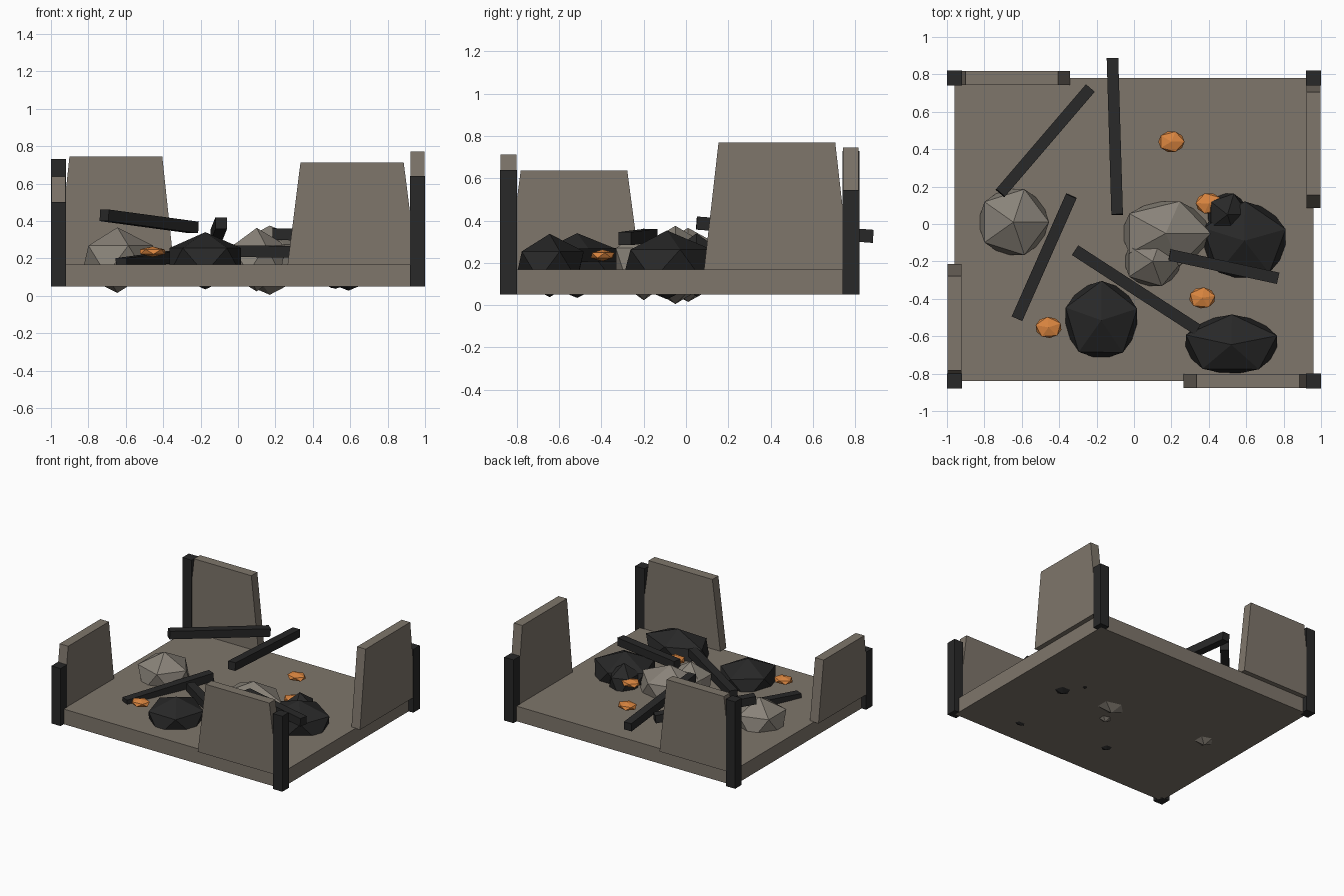
import bpy, bmesh
from math import cos, sin
from mathutils import Vector, Matrix

cube = bpy.data.objects.get("Cube")
if cube:
    bpy.data.objects.remove(cube, do_unlink=True)


def material(name, r, g, b):
    m = bpy.data.materials.new(name)
    m.use_nodes = True
    m.diffuse_color = (r, g, b, 1)
    bsdf = m.node_tree.nodes["Principled BSDF"]
    bsdf.inputs["Base Color"].default_value = (r, g, b, 1)
    bsdf.inputs["Roughness"].default_value = 0.9
    return m


PLASTER = material("dusty_plaster", 0.21, 0.18, 0.147)
STONE = material("pale_rubble", 0.25, 0.225, 0.19)
CHAR = material("charred_black", 0.021, 0.021, 0.021)
EMBER = material("ember_orange", 0.7, 0.235, 0.05)


def finish(name, bm, mat):
    bmesh.ops.recalc_face_normals(bm, faces=bm.faces)
    me = bpy.data.meshes.new(name)
    bm.to_mesh(me)
    bm.free()
    me.materials.append(mat)
    ob = bpy.data.objects.new(name, me)
    bpy.context.collection.objects.link(ob)
    return ob


def box(name, lo, hi, mat):
    lo, hi = Vector(lo), Vector(hi)
    bm = bmesh.new()
    bmesh.ops.create_cube(bm, size=1, matrix=Matrix.Translation((lo + hi) / 2)
                          @ Matrix.Diagonal((*(hi - lo), 1)))
    return finish(name, bm, mat)


def wall(name, along, mid, offset, half, top):
    """Broken wall piece: a slab whose top edge is narrower than its base."""
    bm = bmesh.new()
    bmesh.ops.create_cube(bm, size=2)
    for v in bm.verts:
        u = mid + v.co.x * (half if v.co.z < 0 else half * 0.8)
        w = offset + v.co.y * 0.037
        z = 0.165 if v.co.z < 0 else top
        v.co = (u, w, z) if along == "x" else (w, u, z)
    return finish(name, bm, PLASTER)


def beam(name, a, b, width=0.062):
    a, b = Vector(a), Vector(b)
    d = b - a
    bm = bmesh.new()
    bmesh.ops.create_cube(bm, size=1, matrix=Matrix.Translation((a + b) / 2)
                          @ d.to_track_quat("Y", "Z").to_matrix().to_4x4()
                          @ Matrix.Diagonal((width, d.length, width, 1)))
    return finish(name, bm, CHAR)


def chunk(name, centre, half, mat, turn=0.0):
    """Faceted lump; half gives its outline half-widths and half-height."""
    bm = bmesh.new()
    bmesh.ops.create_icosphere(bm, subdivisions=1, radius=1)
    for v in bm.verts:
        x, y, z = v.co
        x, y = x * cos(turn) - y * sin(turn), x * sin(turn) + y * cos(turn)
        v.co = Vector(centre) + Vector((x * half[0] / 0.89, y * half[1] / 0.87, z * half[2]))
    return finish(name, bm, mat)


# Floor slab
box("floor_slab", (-0.96, -0.84, 0.05), (0.96, 0.78, 0.168), PLASTER)

# Charred corner posts
for name, x, y, top in (("front_right_post", -0.96, -0.84, 0.5),
                        ("front_left_post", 0.96, -0.84, 0.64),
                        ("back_right_post", -0.96, 0.78, 0.73),
                        ("back_left_post", 0.96, 0.78, 0.545)):
    box(name, (x - 0.04, y - 0.04, 0.05), (x + 0.04, y + 0.04, top), CHAR)

# Remaining wall pieces
wall("front_wall", "x", 0.61, -0.84, 0.345, 0.712)
wall("back_wall", "x", -0.653, 0.78, 0.31, 0.745)
wall("left_wall", "y", 0.43, 0.96, 0.345, 0.77)
wall("right_wall", "y", -0.53, -0.96, 0.315, 0.637)

# Rubble
chunk("pale_rock_side", (-0.645, 0.01, 0.19), (0.19, 0.18, 0.175), STONE)
chunk("pale_rock_large", (0.17, -0.05, 0.19), (0.24, 0.175, 0.185), STONE)
chunk("pale_rock_small", (0.1, -0.2, 0.193), (0.155, 0.135, 0.17), STONE)
chunk("burnt_rock_front", (-0.175, -0.515, 0.187), (0.2, 0.205, 0.153), CHAR, 0.3)
chunk("burnt_rock_corner", (0.52, -0.645, 0.187), (0.255, 0.157, 0.15), CHAR, 0.3)
chunk("burnt_rock_large", (0.59, -0.09, 0.19), (0.23, 0.205, 0.163), CHAR, 0.3)
chunk("burnt_rock_small", (0.5, 0.05, 0.19), (0.11, 0.115, 0.15), CHAR)

# Fallen beams
beam("beam_back_right", (-0.715, 0.165, 0.43), (-0.235, 0.725, 0.365))
beam("beam_back", (-0.115, 0.885, 0.325), (-0.09, 0.05, 0.388))
beam("beam_right", (-0.625, -0.505, 0.17), (-0.335, 0.15, 0.21))
beam("beam_middle", (-0.315, -0.14, 0.24), (0.34, -0.565, 0.235))
beam("beam_left", (0.19, -0.165, 0.33), (0.77, -0.29, 0.314))

# Glowing embers
for i, (x, y) in enumerate(((0.2, 0.44), (0.365, -0.395), (-0.457, -0.553), (0.4, 0.11))):
    chunk(f"ember_{i + 1}", (x, y, 0.235), (0.07, 0.055, 0.028), EMBER, 0.2 * i)
